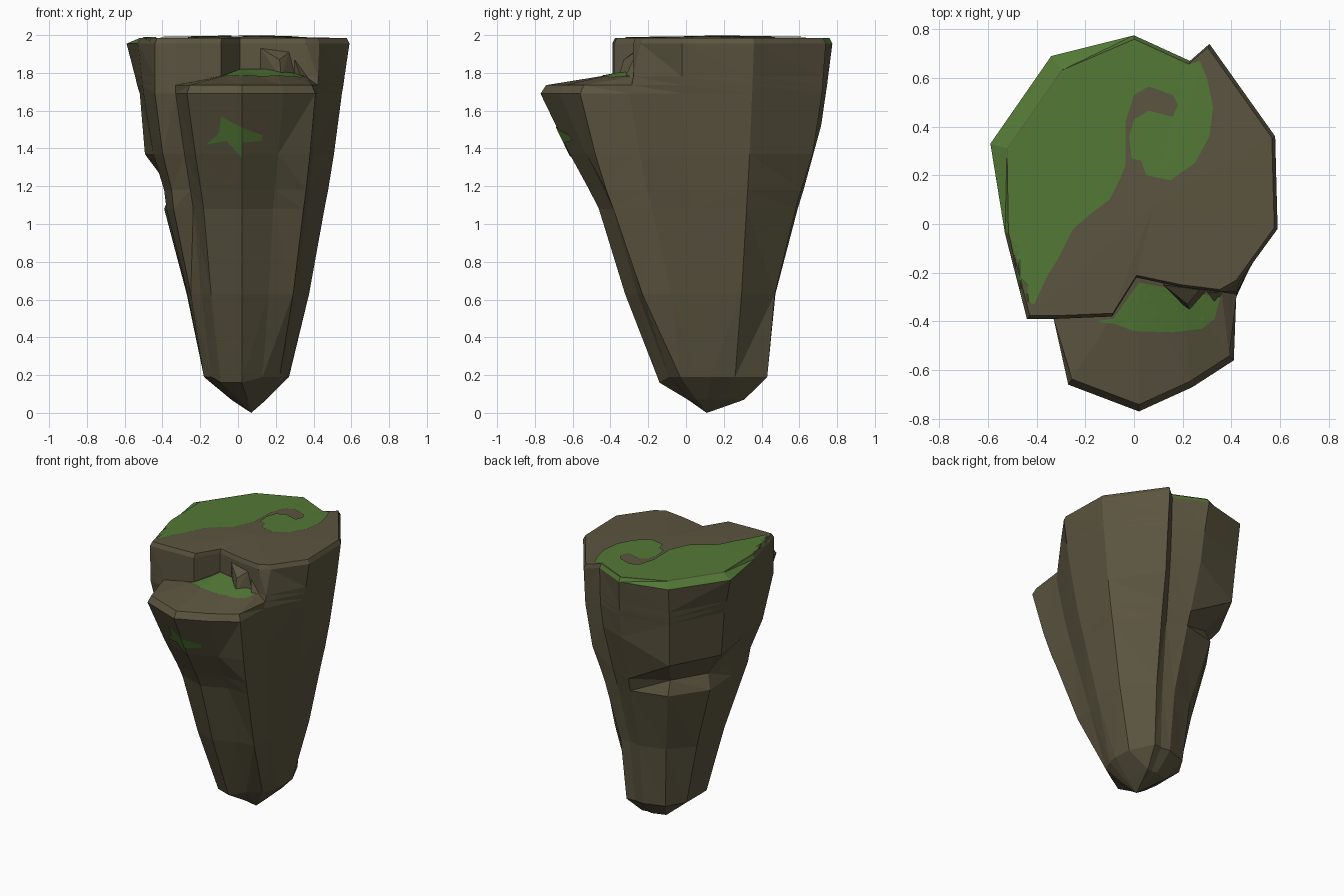
import bpy, bmesh
from mathutils import Vector
from mathutils.bvhtree import BVHTree

if "Cube" in bpy.data.objects:
    bpy.data.objects.remove(bpy.data.objects["Cube"])


def material(name, rgb):
    m = bpy.data.materials.new(name)
    m.diffuse_color = (*rgb, 1)
    m.use_nodes = True
    m.node_tree.nodes["Principled BSDF"].inputs["Base Color"].default_value = m.diffuse_color
    return m


ROCK = material("brown rock", (0.104, 0.089, 0.050))
MOSS = material("moss green", (0.087, 0.188, 0.037))


def finish(bm, name, *mats):
    me = bpy.data.meshes.new(name)
    bm.to_mesh(me)
    for m in mats:
        me.materials.append(m)
    ob = bpy.data.objects.new(name, me)
    bpy.context.collection.objects.link(ob)


def lerp(a, b, t):
    return (a[0] + (b[0] - a[0]) * t, a[1] + (b[1] - a[1]) * t)


# Outlines, counter-clockwise from the right: foot, shelf height and top
BASE = [(.27, .13), (.26, .26), (.18, .43), (.12, .42), (.05, .43), (-.10, .38), (-.18, .25),
        (-.18, .10), (-.18, .02), (-.14, -.04), (-.09, -.10), (.02, -.14), (.13, -.09),
        (.22, -.03), (.26, .06)]
SHELF = [(.55, -.02), (.55, .35), (.31, .72), (.23, .66), (.02, .74), (-.33, .66), (-.52, .30),
         (-.50, -.04), (-.44, -.38), (-.33, -.39), (-.27, -.66), (.02, -.77), (.24, -.67),
         (.41, -.56), (.42, -.30)]
TOP = [(.59, -.02), (.58, .36), (.31, .74), (.23, .67), (0, .775), (-.34, .69), (-.59, .33),
       (-.53, -.04), (-.44, -.39), (-.33, -.39), (-.09, -.38), (.01, -.22), (.20, -.26),
       (.36, -.28), (.43, -.24)]
N = len(BASE)
BACK, FRONT, RIGHT, LEFT = range(2, 6), range(10, 14), (0, 1, 13, 14), (6, 7, 8)
TIP = (.07, .11)

# Main rock: rings blended from foot to shelf, then from shelf to top
# columns: height, then blend for front, back, right and left sides
levels = ((.19, 0, 0, 0, 0), (.63, .29, .14, .38, .27), (1.08, .51, .52, .67, .62),
          (1.18, .59, .62, .74, .66), (1.37, .755, .83, .85, .84), (1.69, 1, 1, 1, 1))
rings = [[(*lerp(TIP, p, .62 if i in BACK else .4), .07) for i, p in enumerate(BASE)]]
for z, t, t_back, t_right, t_left in levels:
    ring = []
    for i in range(N):
        s = t_back if i in BACK else t_right if i in RIGHT else t_left if i in LEFT else t
        h = z
        if z == .19 and i in FRONT[:2]:
            h = .16
        if z == 1.37 and i in (3, 4, 5, 6):    # overhanging lip at the back left
            s = .92
            h = 1.52 if i < 5 else 1.37
        x, y = lerp(BASE[i], SHELF[i], s)
        if z == 1.18 and i in (5, 6):          # undercut below the lip
            x, y = x * .87, y * .87
        ring.append((x, y, h))
    rings.append(ring)
rings.append([(*(lerp(SHELF[i], (.03, -.2), .05) if i in FRONT else lerp(SHELF[i], TOP[i], .2)), 1.735)
              for i in range(N)])
rings.append([(*(TOP[i] if i in FRONT else lerp(SHELF[i], TOP[i], .35)), 1.82 if i in (11, 12) else 1.78)
              for i in range(N)])
rings.append([(x, y, 1.955) for x, y in TOP])
RIM = [lerp(p, (.03, .15), .11 if i in (5, 6) else .025) for i, p in enumerate(TOP)]
rings.append([(*p, 1.984) for p in RIM])

bm = bmesh.new()
vr = [[bm.verts.new(p) for p in r] for r in rings]
for k, (a, b) in enumerate(zip(vr, vr[1:])):
    for i in range(N):
        j = (i + 1) % N
        f = bm.faces.new((a[i], a[j], b[j], b[i]))
        if k == len(vr) - 2 and i in (3, 4, 5, 6):   # mossy rim on the left and back
            f.material_index = 1
tip, crown = bm.verts.new((*TIP, 0)), bm.verts.new((.08, .08, 1.995))
for i in range(N):
    j = (i + 1) % N
    bm.faces.new((tip, vr[0][j], vr[0][i]))
    bm.faces.new((crown, vr[-1][i], vr[-1][j]))
bmesh.ops.triangulate(bm, faces=bm.faces[:])
bmesh.ops.recalc_face_normals(bm, faces=bm.faces[:])
tree = BVHTree.FromBMesh(bm)
finish(bm, "main_rock", ROCK, MOSS)


# Small broken stones standing in the shelf recess
def stone(name, pts):
    b = bmesh.new()
    for p in pts:
        b.verts.new(p)
    bmesh.ops.convex_hull(b, input=b.verts[:])
    bmesh.ops.recalc_face_normals(b, faces=b.faces[:])
    finish(b, name, ROCK)


stone("recess_stone_large", [(.12, -.24, 1.76), (.31, -.27, 1.76), (.23, -.36, 1.77),
                             (.12, -.25, 1.93), (.27, -.27, 1.91), (.22, -.33, 1.87)])
stone("recess_stone_small", [(.30, -.27, 1.76), (.38, -.28, 1.76), (.34, -.33, 1.76),
                             (.30, -.28, 1.87)])


# Moss: outline cut into small cells and laid on the rock surface
def moss(name, outline, to3d, direction):
    b = bmesh.new()
    b.faces.new([b.verts.new((x, y, 0)) for x, y in outline])
    b.normal_update()
    bmesh.ops.triangulate(b, faces=b.faces[:])
    for axis in ((1, 0, 0), (0, 1, 0)):
        for k in range(-45, 46):
            bmesh.ops.bisect_plane(b, geom=b.verts[:] + b.edges[:] + b.faces[:],
                                   plane_co=Vector(axis) * k * .036, plane_no=axis)
    b.normal_update()
    bmesh.ops.triangulate(b, faces=b.faces[:])
    d = Vector(direction)
    for v in b.verts:
        hit = tree.ray_cast(to3d(v.co.x, v.co.y), d)[0]
        if hit:
            v.co = hit - d * .005
    b.normal_update()
    for f in b.faces:
        if f.normal.dot(d) > 0:
            f.normal_flip()
    finish(b, name, MOSS)


edge = [lerp(RIM[i], (.03, .15), .004) for i in (3, 4, 5, 6, 7)]
moss("top_moss", [
    (-.46, -.31), (-.41, -.33), (-.36, -.22), (-.31, -.14), (-.25, -.02), (-.18, .04), (-.10, .10),
    (-.06, .18), (-.035, .24), (-.035, .42), (0, .53), (.06, .565), (.16, .53), (.18, .49),
    (.16, .44), (.12, .45), (.06, .465), (0, .43), (-.02, .36), (-.01, .27), (.03, .26),
    (.05, .20), (.15, .18), (.25, .25), (.31, .36), (.325, .48), (.30, .60), (.27, .67)] + edge,
    lambda x, y: Vector((x, y, 3)), (0, 0, -1))
moss("shelf_moss", [
    (-.16, -.40), (-.08, -.41), (0, -.44), (.16, -.445), (.28, -.43), (.33, -.39), (.355, -.30),
    (.20, -.275), (.02, -.24), (-.085, -.39)],
    lambda x, y: Vector((x, y, 1.9)), (0, 0, -1))
moss("front_moss", [
    (-.17, 1.42), (-.06, 1.44), (.02, 1.35), (.02, 1.43), (.13, 1.44), (.13, 1.47), (.02, 1.51),
    (-.09, 1.57), (-.10, 1.48)],
    lambda x, y: Vector((x, -2, y)), (0, 1, 0))
